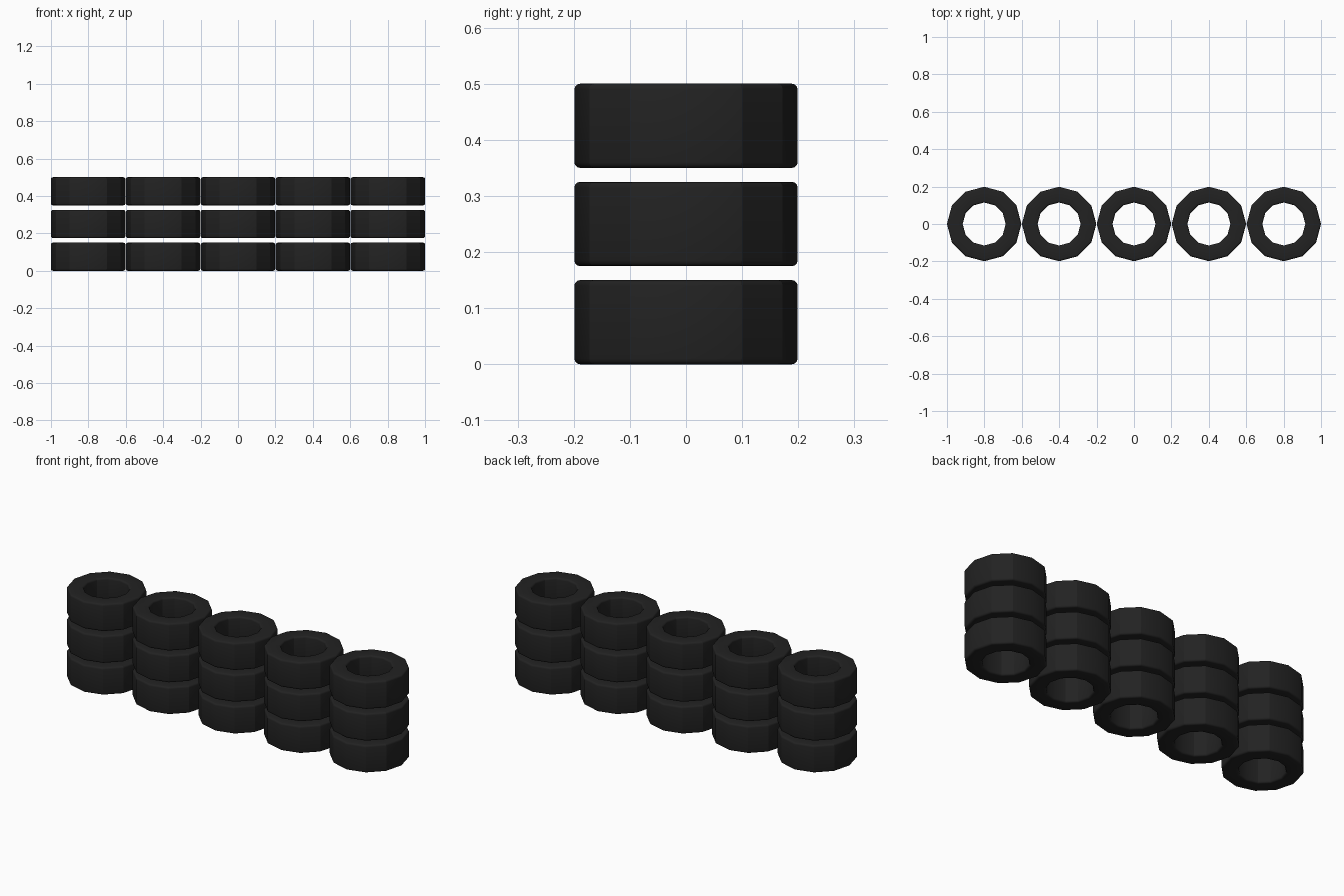
import bpy, bmesh
from math import sin, cos, pi

cube = bpy.data.objects.get("Cube")
if cube:
    bpy.data.objects.remove(cube, do_unlink=True)

SIDES = 12
OUTER, INNER, HEIGHT, ROUND = 0.199, 0.115, 0.15, 0.01
SPACING, LAYER = 0.4005, 0.175

# Black rubber
rubber = bpy.data.materials.new("black rubber")
rubber.use_nodes = True
colour = (0.016, 0.016, 0.016, 1)
rubber.diffuse_color = colour
bsdf = rubber.node_tree.nodes["Principled BSDF"]
bsdf.inputs["Base Color"].default_value = colour
bsdf.inputs["Roughness"].default_value = 0.9


def tyre_profile():
    """Closed rounded rectangle as (radius, height) points."""
    low, high = ROUND, HEIGHT - ROUND
    near, far = INNER + ROUND, OUTER - ROUND
    corners = [(far, high), (near, high), (near, low), (far, low)]
    points = []
    for quarter, (r, z) in enumerate(corners):
        for step in range(4):
            a = (quarter + step / 3) * pi / 2
            points.append((r + ROUND * cos(a), z + ROUND * sin(a)))
    return points


def make_tyre_mesh():
    """Revolve the profile into a twelve-sided ring."""
    bm = bmesh.new()
    profile = tyre_profile()
    rings = []
    for i in range(SIDES):
        a = 2 * pi * i / SIDES
        rings.append([bm.verts.new((r * cos(a), r * sin(a), z)) for r, z in profile])
    n = len(profile)
    for i in range(SIDES):
        here, there = rings[i], rings[(i + 1) % SIDES]
        for j in range(n):
            k = (j + 1) % n
            face = bm.faces.new((here[j], there[j], there[k], here[k]))
            face.smooth = True
    # Facet creases stay sharp, except on the four main axes
    for i, ring in enumerate(rings):
        for j in range(n):
            edge = bm.edges.get((ring[j], ring[(j + 1) % n]))
            edge.smooth = i % 3 == 0
    bmesh.ops.recalc_face_normals(bm, faces=bm.faces)
    mesh = bpy.data.meshes.new("tyre")
    bm.to_mesh(mesh)
    bm.free()
    mesh.materials.append(rubber)
    return mesh


# Five stacks of three tyres
tyre_mesh = make_tyre_mesh()
for column in range(5):
    for layer in range(3):
        tyre = bpy.data.objects.new(f"tyre_stack_{column + 1}_layer_{layer + 1}", tyre_mesh)
        tyre.location = ((column - 2) * SPACING, 0, layer * LAYER)
        bpy.context.collection.objects.link(tyre)
